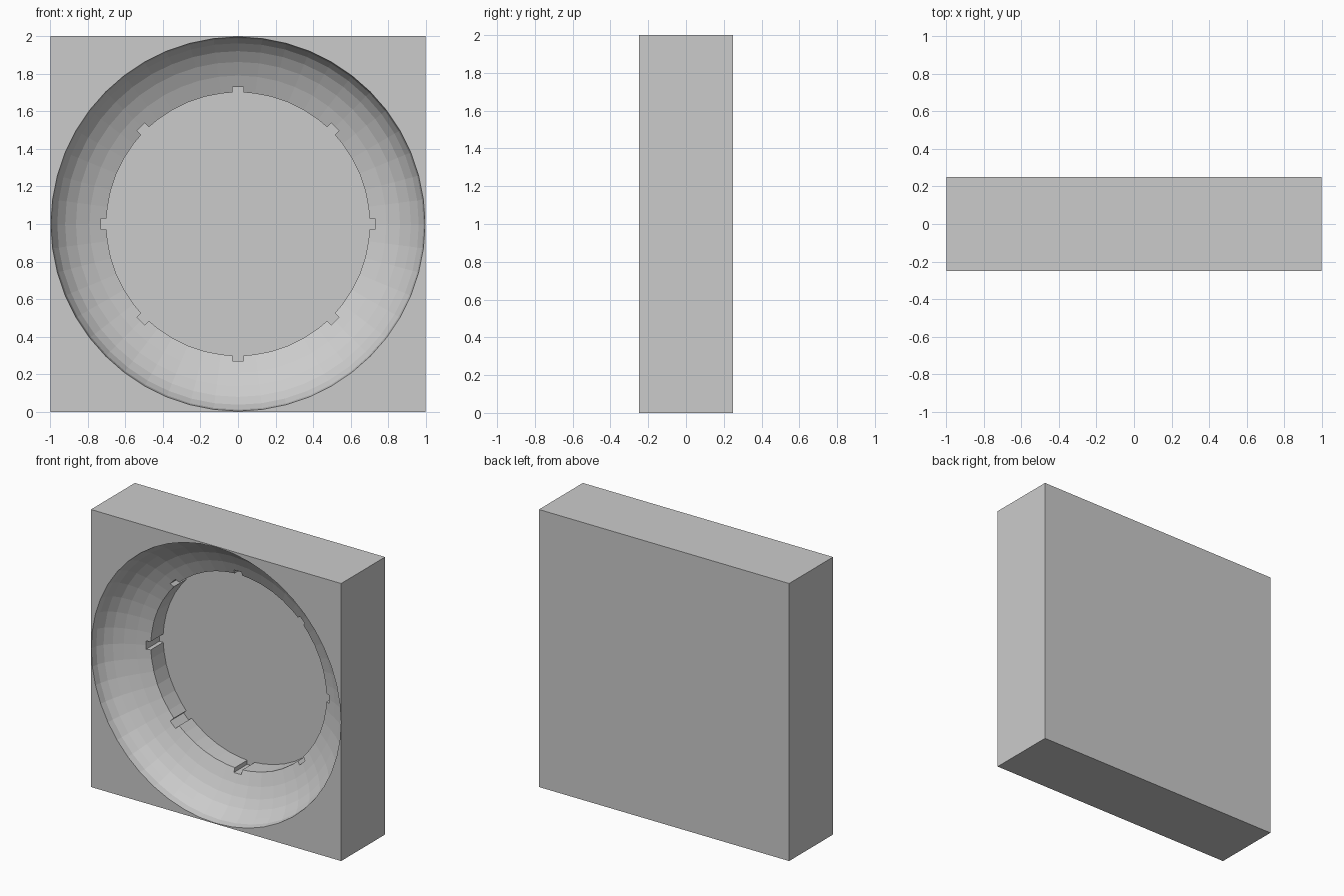
import bpy, bmesh, math
from mathutils import Matrix

if "Cube" in bpy.data.objects:
    bpy.data.objects.remove(bpy.data.objects["Cube"])

CZ = 1.0          # height of the recess centre
FLOOR_Y = 0.148   # recess floor
SEG = 48


def make_object(name, bm):
    bmesh.ops.recalc_face_normals(bm, faces=bm.faces)
    mesh = bpy.data.meshes.new(name)
    bm.to_mesh(mesh)
    bm.free()
    obj = bpy.data.objects.new(name, mesh)
    bpy.context.collection.objects.link(obj)
    return obj


def cut(target, cutter):
    cutter.hide_render = True
    mod = target.modifiers.new("cut", 'BOOLEAN')
    mod.operation = 'DIFFERENCE'
    mod.solver = 'EXACT'
    mod.object = cutter
    bpy.context.view_layer.objects.active = target
    bpy.ops.object.modifier_apply(modifier=mod.name)
    bpy.data.objects.remove(cutter, do_unlink=True)


# square wall block
bm = bmesh.new()
bmesh.ops.create_cube(bm, size=1, matrix=Matrix.Translation((0, 0, CZ)) @
                      Matrix.Diagonal((1.995, 0.5, 2.0, 1)))
block = make_object("wall_block", bm)

# flattened dome that hollows the bowl
bm = bmesh.new()
bmesh.ops.create_uvsphere(bm, u_segments=SEG, v_segments=SEG // 2, radius=1,
                          matrix=Matrix.Translation((0, -0.252, CZ)) @
                          Matrix.Diagonal((0.9955, 0.365, 0.9955, 1)) @
                          Matrix.Rotation(math.pi / 2, 4, 'X'))
cut(block, make_object("bowl_cutter", bm))

# round socket with eight small notches
outline = []
R, R_NOTCH, HALF = 0.70, 0.73, 0.03
for i in range(SEG):
    a = 2 * math.pi * i / SEG
    c, s = math.cos(a), math.sin(a)
    local = [(R, 0)]
    if i % (SEG // 8) == 0:
        local = [(R, -HALF), (R_NOTCH, -HALF), (R_NOTCH, HALF), (R, HALF)]
    outline += [(u * c - v * s, u * s + v * c) for u, v in local]

bm = bmesh.new()
face = bm.faces.new([bm.verts.new((x, -0.20, CZ + z)) for x, z in outline])
ext = bmesh.ops.extrude_face_region(bm, geom=[face], use_keep_orig=True)
for v in ext["geom"]:
    if isinstance(v, bmesh.types.BMVert):
        v.co.y = FLOOR_Y
cut(block, make_object("socket_cutter", bm))
